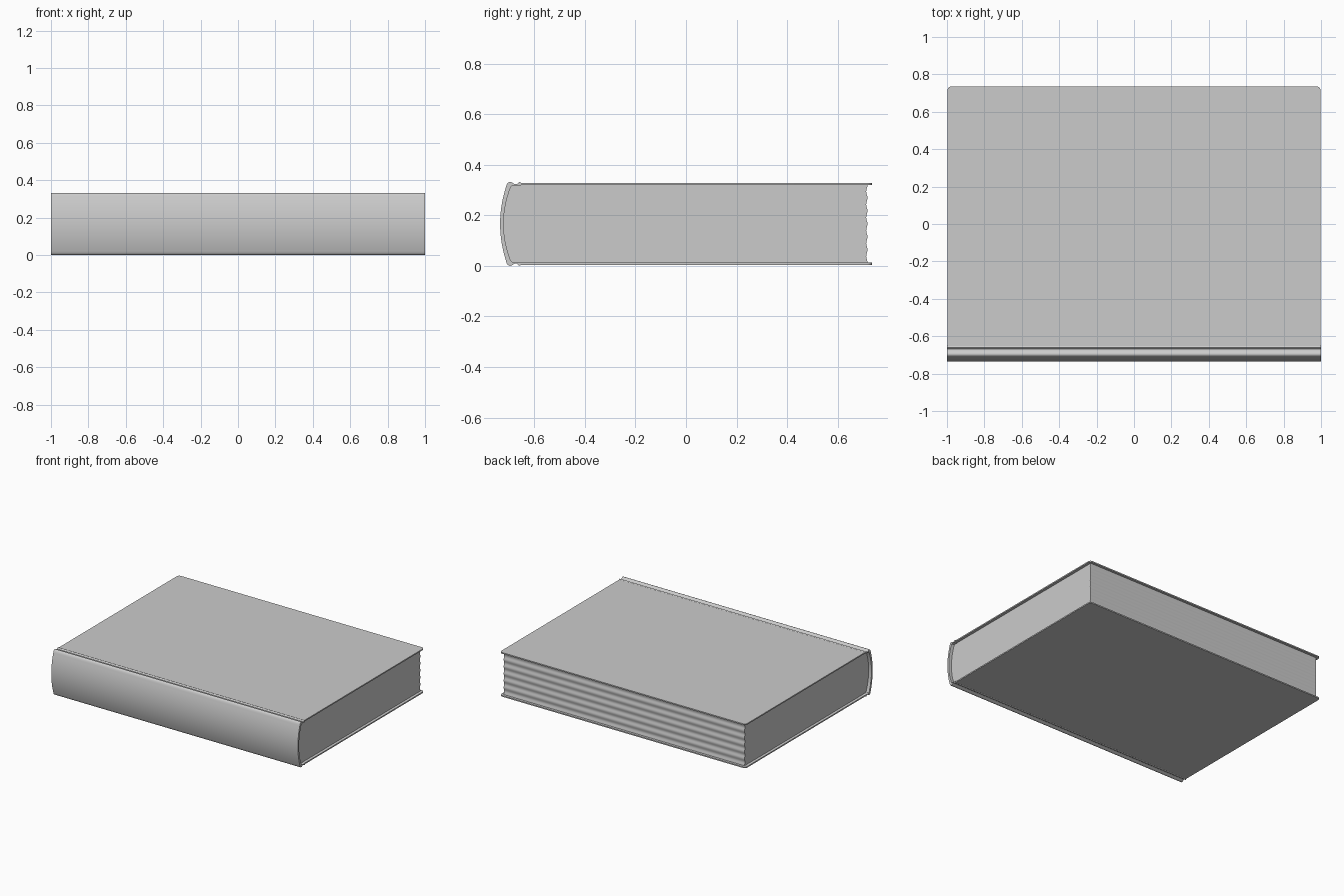
import bpy, bmesh, math
from mathutils import Vector

if "Cube" in bpy.data.objects:
    bpy.data.objects.remove(bpy.data.objects["Cube"])

MID = 0.166  # height of the book's mirror plane


def prism(name, outline, axis, a, b):
    """Extrude a closed 2D outline along x (outline = y,z) or z (outline = x,y)."""
    bm = bmesh.new()
    pt = (lambda u, v: (a, u, v)) if axis == 'X' else (lambda u, v: (u, v, a))
    face = bm.faces.new([bm.verts.new(pt(u, v)) for u, v in outline])
    step = Vector((b - a, 0, 0)) if axis == 'X' else Vector((0, 0, b - a))
    ext = bmesh.ops.extrude_face_region(bm, geom=[face], use_keep_orig=True)
    bmesh.ops.translate(bm, vec=step, verts=[e for e in ext['geom'] if isinstance(e, bmesh.types.BMVert)])
    bmesh.ops.recalc_face_normals(bm, faces=bm.faces)
    me = bpy.data.meshes.new(name)
    bm.to_mesh(me)
    bm.free()
    ob = bpy.data.objects.new(name, me)
    bpy.context.collection.objects.link(ob)
    bpy.ops.object.select_all(action='DESELECT')
    ob.select_set(True)
    bpy.context.view_layer.objects.active = ob
    bpy.ops.object.shade_smooth_by_angle(angle=math.radians(35))
    return ob


def bow(y_mid, y_end, half, n=16):
    """Spine curve from the middle up to its top end, as (y, height above middle)."""
    return [(y_mid + (y_end - y_mid) * (i / n) ** 2, half * i / n) for i in range(n + 1)]


def mirrored(half):
    """Complete an upper half curve with its lower mirror image, bottom to top."""
    return [(y, MID - h) for y, h in reversed(half[1:])] + [(y, MID + h) for y, h in half]


# Cover boards with rounded corners at the fore edge
R, FORE, HINGE = 0.02, 0.735, -0.66
board = [(-0.997, HINGE), (0.997, HINGE)]
for cx, start in ((0.997 - R, 0), (-0.997 + R, 90)):
    for i in range(7):
        t = math.radians(start + 15 * i)
        board.append((cx + R * math.cos(t), FORE - R + R * math.sin(t)))
prism('top_cover', board, 'Z', 0.319, 0.328)
prism('bottom_cover', board, 'Z', 0.004, 0.013)

# Rounded spine with a rolled shoulder, hinge groove and ridge on each side
outer = bow(-0.735, -0.712, 0.145) + [
    (-0.709, 0.156), (-0.704, 0.163), (-0.697, 0.166), (-0.690, 0.165),
    (-0.684, 0.161), (-0.678, 0.157), (-0.668, 0.157), (-0.664, 0.162),
    (-0.659, 0.165), (-0.654, 0.164), (-0.650, 0.160)]
inner = bow(-0.721, -0.695, 0.140) + [
    (-0.690, 0.149), (-0.682, 0.152), (-0.667, 0.152), (-0.660, 0.150), (-0.652, 0.153)]
prism('spine', mirrored(outer) + mirrored(inner)[::-1], 'X', -1.0, 1.0)

# Page block, following the spine and lightly rippled on the fore edge
back = bow(-0.721, -0.695, 0.140) + [(-0.690, 0.149), (-0.680, 0.1535)]
ripple = []
for i in range(49):
    z = MID + 0.1535 - 0.307 * i / 48
    ripple.append((0.715 + 0.0025 * math.cos(2 * math.pi * 6 * i / 48), z))
prism('pages', mirrored(back) + ripple, 'X', -0.977, 0.977)
